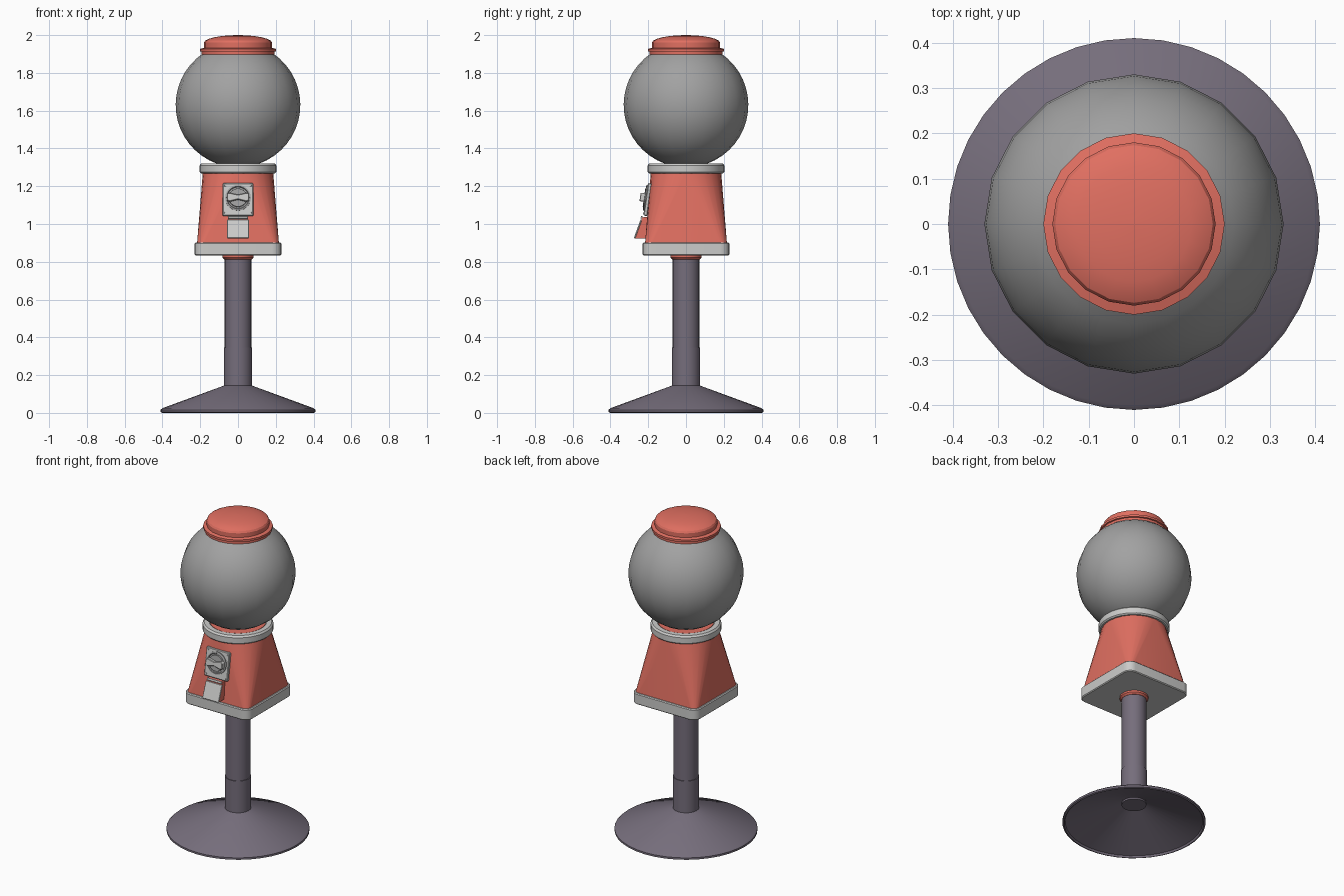
import bpy
import bmesh
from math import cos, sin, pi, radians, sqrt
from mathutils import Matrix, Vector

cube = bpy.data.objects.get("Cube")
if cube:
    bpy.data.objects.remove(cube, do_unlink=True)


def material(name, rgb):
    m = bpy.data.materials.new(name)
    m.use_nodes = True
    m.diffuse_color = (*rgb, 1)
    m.node_tree.nodes["Principled BSDF"].inputs["Base Color"].default_value = (*rgb, 1)
    return m


RED = material("coral red", (0.75, 0.16, 0.12))
GLASS = material("globe grey", (0.36, 0.36, 0.36))
SILVER = material("light silver", (0.60, 0.60, 0.59))
KNOB = material("knob grey", (0.36, 0.36, 0.36))
IRON = material("dark iron", (0.18, 0.155, 0.20))


def finish(name, bm, mat, angle=35, normals=True):
    bmesh.ops.remove_doubles(bm, verts=bm.verts, dist=0.0005)
    if normals:
        bmesh.ops.recalc_face_normals(bm, faces=bm.faces)
    mesh = bpy.data.meshes.new(name)
    bm.to_mesh(mesh)
    bm.free()
    mesh.materials.append(mat)
    obj = bpy.data.objects.new(name, mesh)
    bpy.context.collection.objects.link(obj)
    bpy.ops.object.select_all(action="DESELECT")
    obj.select_set(True)
    bpy.context.view_layer.objects.active = obj
    if angle:
        bpy.ops.object.shade_smooth_by_angle(angle=radians(angle))
    return obj


def loft(name, rings, mat, caps=(True, True), angle=35, matrix=None):
    """Skin a list of equal-length point rings, capping the ends on request."""
    bm = bmesh.new()
    rows = [[bm.verts.new(p) for p in ring] for ring in rings]
    n = len(rows[0])
    for a, b in zip(rows, rows[1:]):
        for i in range(n):
            j = (i + 1) % n
            bm.faces.new((a[i], a[j], b[j], b[i]))
    if caps[0]:
        bm.faces.new(rows[0][::-1])
    if caps[1]:
        bm.faces.new(rows[-1])
    if matrix:
        bm.transform(matrix)
    return finish(name, bm, mat, angle)


def circle(r, z, n):
    return [(r * cos(2 * pi * i / n), r * sin(2 * pi * i / n), z) for i in range(n)]


def lathe(name, profile, mat, n=40, caps=(True, True), angle=35, matrix=None):
    return loft(name, [circle(r, z, n) for r, z in profile], mat, caps, angle, matrix)


def rounded_square(half, r, z, steps=6):
    """Square ring with round corners; half equal to r gives a circle."""
    ring = []
    for c in range(4):
        mid = pi / 4 + c * pi / 2
        cx, cy = ((half - r) * sqrt(2) * f(mid) for f in (cos, sin))
        for k in range(steps + 1):
            t = c * pi / 2 + k * pi / 2 / steps
            ring.append((cx + r * cos(t), cy + r * sin(t), z))
    return ring


def prism(name, outline, depth, mat, matrix, bevel=0.0):
    """Extrude an x-z outline towards the front (-y)."""
    bm = bmesh.new()
    face = bm.faces.new([bm.verts.new((x, 0, z)) for x, z in outline])
    out = bmesh.ops.extrude_face_region(bm, geom=[face])["geom"]
    moved = [v for v in out if isinstance(v, bmesh.types.BMVert)]
    bmesh.ops.translate(bm, verts=moved, vec=(0, -depth, 0))
    if bevel:
        bmesh.ops.bevel(bm, geom=bm.edges[:], offset=bevel, segments=1, affect="EDGES")
    bm.transform(matrix)
    return finish(name, bm, mat, 0)


def box(w, h):
    return [(-w, -h), (w, -h), (w, h), (-w, h)]


def tilted(y, z, degrees):
    return Matrix.Translation((0, y, z)) @ Matrix.Rotation(radians(degrees), 4, "X")


# Stand: hollow flared foot, thin sleeve, pole and collar
lathe("foot", [(0.40, 0), (0.41, 0.004), (0.41, 0.016), (0.40, 0.025), (0.07, 0.146),
               (0.07, 0.132), (0.395, 0.012), (0.40, 0)], IRON, caps=(False, False), angle=25)
lathe("pole_sleeve", [(0.075, 0.13), (0.075, 0.345)], IRON, 24)
lathe("pole", [(0.071, 0.12), (0.071, 0.83)], IRON, 24)
lathe("collar", [(0.072, 0.812), (0.082, 0.822), (0.082, 0.84)], RED, 24)

# Cabinet: bottom tray and a body blending from square to round
loft("cabinet_tray", [rounded_square(0.224, 0.045, 0.833), rounded_square(0.229, 0.05, 0.838),
                      rounded_square(0.229, 0.05, 0.897), rounded_square(0.224, 0.045, 0.902)], SILVER)
loft("cabinet_body", [rounded_square(0.217, 0.035, 0.895), rounded_square(0.186, 0.186, 1.275)], RED)
lathe("globe_seat", [(0.16, 1.27), (0.16, 1.319)], RED)
lathe("neck_ring", [(0.15, 1.268), (0.196, 1.268), (0.203, 1.275), (0.203, 1.31), (0.194, 1.321),
                    (0.165, 1.321), (0.155, 1.31), (0.15, 1.268)], SILVER, caps=(False, False))

# Globe, open where the seat and the lid hide it
R, CENTRE = 0.33, 1.63
sphere = []
for i in range(17):
    lat = radians(-70 + i * 126 / 16)
    sphere.append((R * cos(lat), CENTRE + R * sin(lat)))
lathe("globe", sphere, GLASS, 20)

# Lid with a stepped rim and a shallow dome
dome = [(0.18 * cos(a * pi / 12), 1.96 + 0.04 * sin(a * pi / 12)) for a in range(6)]
lathe("lid", [(0.192, 1.897), (0.192, 1.912), (0.2, 1.914), (0.2, 1.927), (0.18, 1.933)]
      + dome + [(0.002, 2.0)], RED, 20, angle=30)

# Coin mechanism, leaning with the front wall
lean = tilted(-0.193, 1.128, -8)
prism("coin_plate", box(0.081, 0.087), 0.02, SILVER, lean, 0.004)
face_out = Matrix.Rotation(pi / 2, 4, "X")
dial = lean @ Matrix.Translation((0, -0.018, 0.008)) @ face_out
lathe("dial_rim", [(0.068, 0), (0.068, 0.008), (0.06, 0.01), (0.057, 0.004)], KNOB, 24, matrix=dial)
lathe("dial_hub", [(0.05, 0), (0.048, 0.013)], KNOB, 24, matrix=dial)
half = [(-0.058, -0.018), (-0.045, -0.023), (0, -0.012), (0.045, -0.023), (0.058, -0.018)]
handle = half + [(x, -z) for x, z in reversed(half)]
prism("dial_handle", handle, 0.03, SILVER, lean @ Matrix.Translation((0, -0.022, 0.008)), 0.003)
for side, x in (("right", -1), ("left", 1)):
    for level, z in (("lower", -1), ("upper", 1)):
        spot = lean @ Matrix.Translation((x * 0.068, -0.019, z * 0.074)) @ face_out
        lathe(f"{level}_{side}_screw", [(0.006, 0), (0.005, 0.004)], SILVER, 8, matrix=spot)

# Dispensing chute: red wedge with a silver hinged flap
wedge = [(-0.19, 1.04), (-0.232, 1.035), (-0.271, 0.924), (-0.2, 0.924)]
loft("chute", [[(x, y, z) for y, z in wedge] for x in (-0.053, 0.053)], RED, angle=0)
flap_lean = tilted(-0.251, 0.972, -20)
prism("chute_flap", box(0.057, 0.052), 0.008, SILVER, flap_lean, 0.002)
prism("flap_hinge", box(0.052, 0.007), 0.012, SILVER, tilted(-0.228, 1.032, -20), 0.002)
